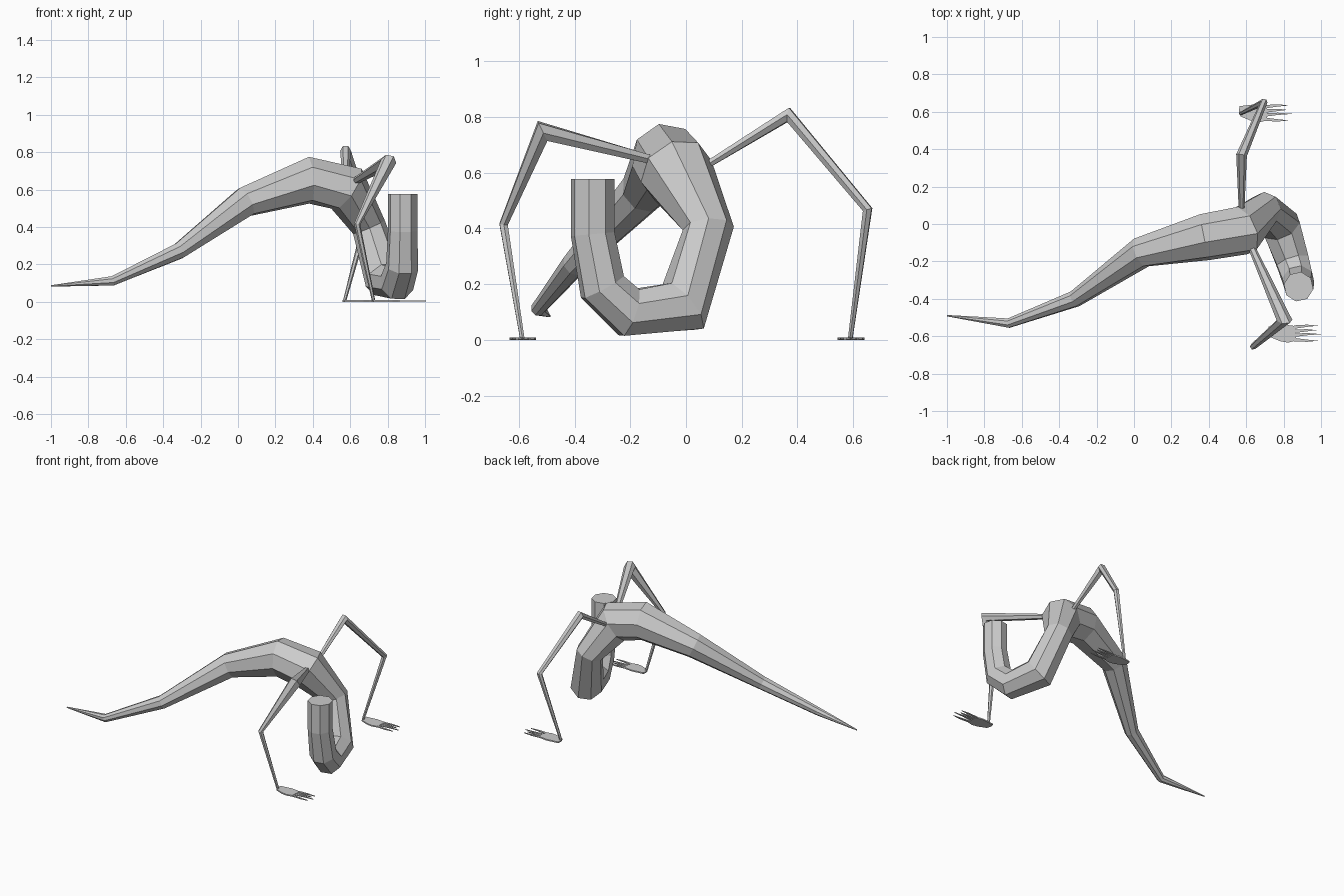
import bpy, bmesh, math
from mathutils import Vector

if "Cube" in bpy.data.objects:
    bpy.data.objects.remove(bpy.data.objects["Cube"])


def finish(bm, name):
    bmesh.ops.recalc_face_normals(bm, faces=bm.faces)
    mesh = bpy.data.meshes.new(name)
    bm.to_mesh(mesh)
    bm.free()
    ob = bpy.data.objects.new(name, mesh)
    bpy.context.collection.objects.link(ob)
    return ob


def tube(name, stations, sides, phase=0.0):
    """Flat-faced tube through (x, y, z, radius) stations, mitred at each bend."""
    bm = bmesh.new()
    pts = [Vector(s[:3]) for s in stations]
    rings, side = [], None
    for i, p in enumerate(pts):
        a = (p - pts[i - 1]).normalized() if i else Vector()
        b = (pts[i + 1] - p).normalized() if i < len(pts) - 1 else Vector()
        t = (a + b).normalized()
        if side is None:
            side = t.cross(Vector((0, 0, 1)))
        side = (side - t * side.dot(t)).normalized()
        up = side.cross(t)
        ring = []
        for k in range(sides):
            ang = 2 * math.pi * k / sides + phase
            off = side * math.cos(ang) + up * math.sin(ang)
            ring.append(bm.verts.new(p + off * stations[i][3]))
        rings.append(ring)
    for r0, r1 in zip(rings, rings[1:]):
        for k in range(sides):
            n = (k + 1) % sides
            bm.faces.new((r0[k], r0[n], r1[n], r1[k]))
    bm.faces.new(rings[0])
    bm.faces.new(rings[-1])
    return finish(bm, name)


def hand(name, x, y):
    """Thin palm with tapering fingers pointing along +x."""
    bm = bmesh.new()

    def plate(outline, z0, z1):
        lo = [bm.verts.new((x + u, y + v, z0)) for u, v in outline]
        hi = [bm.verts.new((x + u, y + v, z1)) for u, v in outline]
        bm.faces.new(lo)
        bm.faces.new(hi)
        for k in range(len(lo)):
            n = (k + 1) % len(lo)
            bm.faces.new((lo[k], lo[n], hi[n], hi[k]))

    plate([(-0.01, 0.012), (0.0, -0.015), (0.06, -0.04), (0.10, -0.046),
           (0.14, -0.036), (0.14, 0.042), (0.08, 0.05), (-0.005, 0.04)], 0.0, 0.009)
    for v0, v1, end in [(0.037, 0.044, 0.26), (0.014, 0.02, 0.25),
                        (-0.007, -0.001, 0.28), (-0.03, -0.036, 0.26)]:
        plate([(0.13, v0 - 0.009), (0.2, v1 - 0.006), (end, v1),
               (0.2, v1 + 0.006), (0.13, v0 + 0.009)], 0.002, 0.008)
    return finish(bm, name)


# Body: thin tail, arched back, then a neck looping down and up to an open-cut stump
tube("body", [
    (-1.0, -0.49, 0.085, 0.004),
    (-0.67, -0.53, 0.112, 0.027),
    (-0.315, -0.40, 0.272, 0.046),
    (0.04, -0.152, 0.535, 0.085),
    (0.38, -0.07, 0.65, 0.128),
    (0.58, -0.035, 0.605, 0.135),
    (0.70, 0.08, 0.40, 0.092),
    (0.785, -0.01, 0.12, 0.11),
    (0.85, -0.205, 0.099, 0.095),
    (0.878, -0.30, 0.19, 0.088),
    (0.88, -0.335, 0.38, 0.080),
    (0.88, -0.335, 0.577, 0.080),
], 8, math.pi / 8)

# Limbs: narrow at the shoulder, thick at the elbow, thin at the ankle
limbs = {
    "front": [(0.60, -0.06, 0.63, 0.016), (0.805, -0.515, 0.75, 0.042),
              (0.637, -0.655, 0.415, 0.017), (0.725, -0.588, 0.006, 0.009)],
    "back": [(0.575, 0.03, 0.60, 0.013), (0.575, 0.368, 0.808, 0.029),
             (0.695, 0.652, 0.468, 0.019), (0.57, 0.59, 0.006, 0.009)],
}
for side, stations in limbs.items():
    tube(side + "_arm", stations, 6)
    hand(side + "_hand", stations[-1][0], stations[-1][1])
